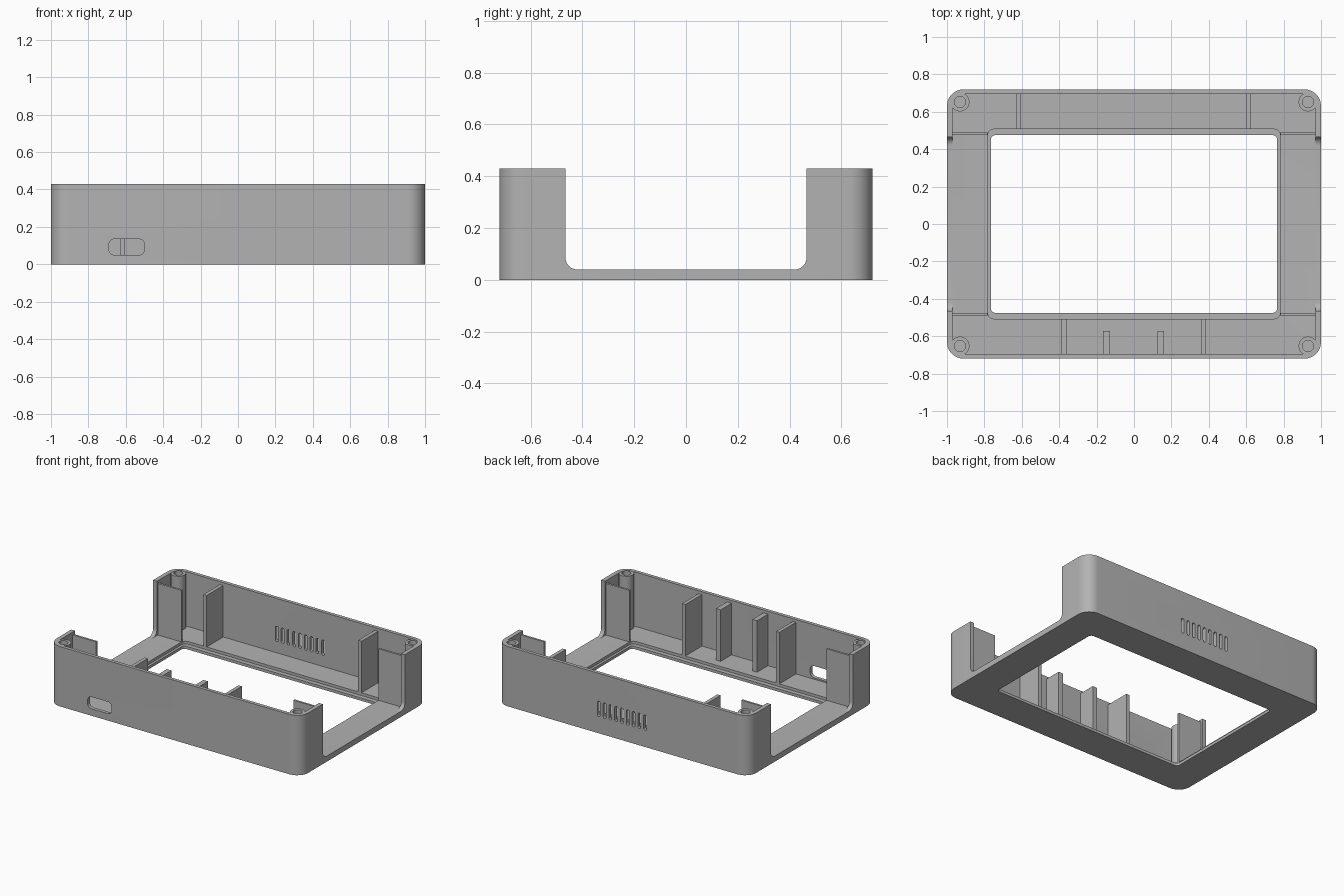
import bpy, bmesh, math
from mathutils import Matrix, Vector

if "Cube" in bpy.data.objects:
    bpy.data.objects.remove(bpy.data.objects["Cube"], do_unlink=True)

grey = bpy.data.materials.new("matte grey plastic")
grey.use_nodes = True
COLOUR = (0.45, 0.45, 0.45, 1)
grey.diffuse_color = COLOUR
grey.node_tree.nodes["Principled BSDF"].inputs["Base Color"].default_value = COLOUR

TOP, FLOOR, WALL = 0.43, 0.04, 0.03
HALF_X, HALF_Y = 1.0, 0.72

# Axis helpers: each maps a flat profile (u, v) and depth w into model space
AXES = {
    "z": lambda u, v, w: (u, v, w),
    "y": lambda u, v, w: (u, w, v),
    "x": lambda u, v, w: (w, u, v),
}


def rounded_prism(name, u, v, w, radius=0.0, axis="z", steps=8):
    """Extrude a rounded rectangle; u, v and w are (low, high) ranges."""
    outline = []
    if radius == 0:
        outline = [(u[0], v[0]), (u[1], v[0]), (u[1], v[1]), (u[0], v[1])]
    else:
        corners = [(u[1] - radius, v[1] - radius), (u[0] + radius, v[1] - radius),
                   (u[0] + radius, v[0] + radius), (u[1] - radius, v[0] + radius)]
        for quarter, (cu, cv) in enumerate(corners):
            for i in range(steps + 1):
                a = (quarter + i / steps) * math.pi / 2
                outline.append((cu + radius * math.cos(a), cv + radius * math.sin(a)))
    bm = bmesh.new()
    place = AXES[axis]
    base = bm.faces.new([bm.verts.new(place(p, q, w[0])) for p, q in outline])
    lifted = bmesh.ops.extrude_face_region(bm, geom=[base])["geom"]
    bmesh.ops.translate(bm, vec=Vector(place(0, 0, w[1] - w[0])),
                        verts=[g for g in lifted if isinstance(g, bmesh.types.BMVert)])
    bmesh.ops.recalc_face_normals(bm, faces=bm.faces)
    return make_object(name, bm)


def cylinder(name, x, y, z, radius):
    bm = bmesh.new()
    bmesh.ops.create_cone(bm, cap_ends=True, segments=32, radius1=radius, radius2=radius,
                          depth=z[1] - z[0],
                          matrix=Matrix.Translation((x, y, sum(z) / 2)))
    return make_object(name, bm)


def make_object(name, bm):
    mesh = bpy.data.meshes.new(name)
    bm.to_mesh(mesh)
    bm.free()
    obj = bpy.data.objects.new(name, mesh)
    bpy.context.collection.objects.link(obj)
    mesh.materials.append(grey)
    return obj


def activate(obj):
    bpy.ops.object.select_all(action="DESELECT")
    obj.select_set(True)
    bpy.context.view_layer.objects.active = obj


def cut(obj, cutter):
    cutter.hide_render = True
    mod = obj.modifiers.new("cut", "BOOLEAN")
    mod.operation = "DIFFERENCE"
    mod.solver = "EXACT"
    mod.object = cutter
    activate(obj)
    bpy.ops.object.modifier_apply(modifier=mod.name)
    bpy.data.objects.remove(cutter, do_unlink=True)


def span(half):
    return (-half, half)


parts = []

# Case shell: rounded tray with open ends and a display window
shell = rounded_prism("case_shell", span(HALF_X), span(HALF_Y), (0, TOP), 0.09, steps=12)
cut(shell, rounded_prism("cavity_cutter", span(HALF_X - WALL), span(HALF_Y - WALL + 0.005),
                         (FLOOR, 1), 0.06))
cut(shell, rounded_prism("side_opening_cutter", span(0.465), (FLOOR, 1), span(1.2), 0.045, "x"))
cut(shell, rounded_prism("display_recess_cutter", span(0.782), span(0.507), (0.02, 0.2), 0.035))
cut(shell, rounded_prism("display_window_cutter", span(0.765), span(0.475), (-0.1, 0.2), 0.025))

# Port slot in the front wall
cut(shell, rounded_prism("port_cutter", (-0.69, -0.5), (0.05, 0.135), (-0.8, -0.66), 0.03, "y"))

# Row of vent slots in the back wall
for i in range(9):
    x = 0.005 + (i - 4) * 0.046
    cut(shell, rounded_prism("vent_cutter", (x - 0.011, x + 0.011), (0.12, 0.23),
                             (0.66, 0.8), 0.0105, "y", 4))
parts.append(shell)

# Screw posts and thin end panels at each corner
for sx, side in ((-1, "right"), (1, "left")):
    for sy, end in ((-1, "front"), (1, "back")):
        x, y = sx * 0.93, sy * 0.652
        post = cylinder(f"screw_post_{end}_{side}", x, y, (0.02, TOP - 0.002), 0.05)
        cut(post, cylinder("screw_hole_cutter", x, y, (0.08, 1), 0.03))
        parts.append(post)
        xs = sorted((sx * 0.783, sx * 0.98))
        ys = sorted((sy * 0.476, sy * 0.491))
        parts.append(rounded_prism(f"end_panel_{end}_{side}", xs, ys, (0.03, 0.41)))

# Stiffening ribs on the long walls: name, centre, thickness, side, inner end
RIBS = [("back_rib_right", -0.617, 0.026, 1, 0.507),
        ("back_rib_left", 0.613, 0.026, 1, 0.507),
        ("front_rib_right", -0.374, 0.026, -1, 0.507),
        ("front_rib_left", 0.373, 0.026, -1, 0.507),
        ("short_rib_right", -0.147, 0.036, -1, 0.571),
        ("short_rib_left", 0.143, 0.036, -1, 0.571)]
for name, x, thick, sy, inner in RIBS:
    ys = sorted((sy * inner, sy * 0.705))
    parts.append(rounded_prism(name, (x - thick / 2, x + thick / 2), ys, (0.03, 0.41)))

# Smooth the curved corners and keep the edges crisp
for obj in parts:
    activate(obj)
    bpy.ops.object.shade_smooth_by_angle(angle=math.radians(30))
